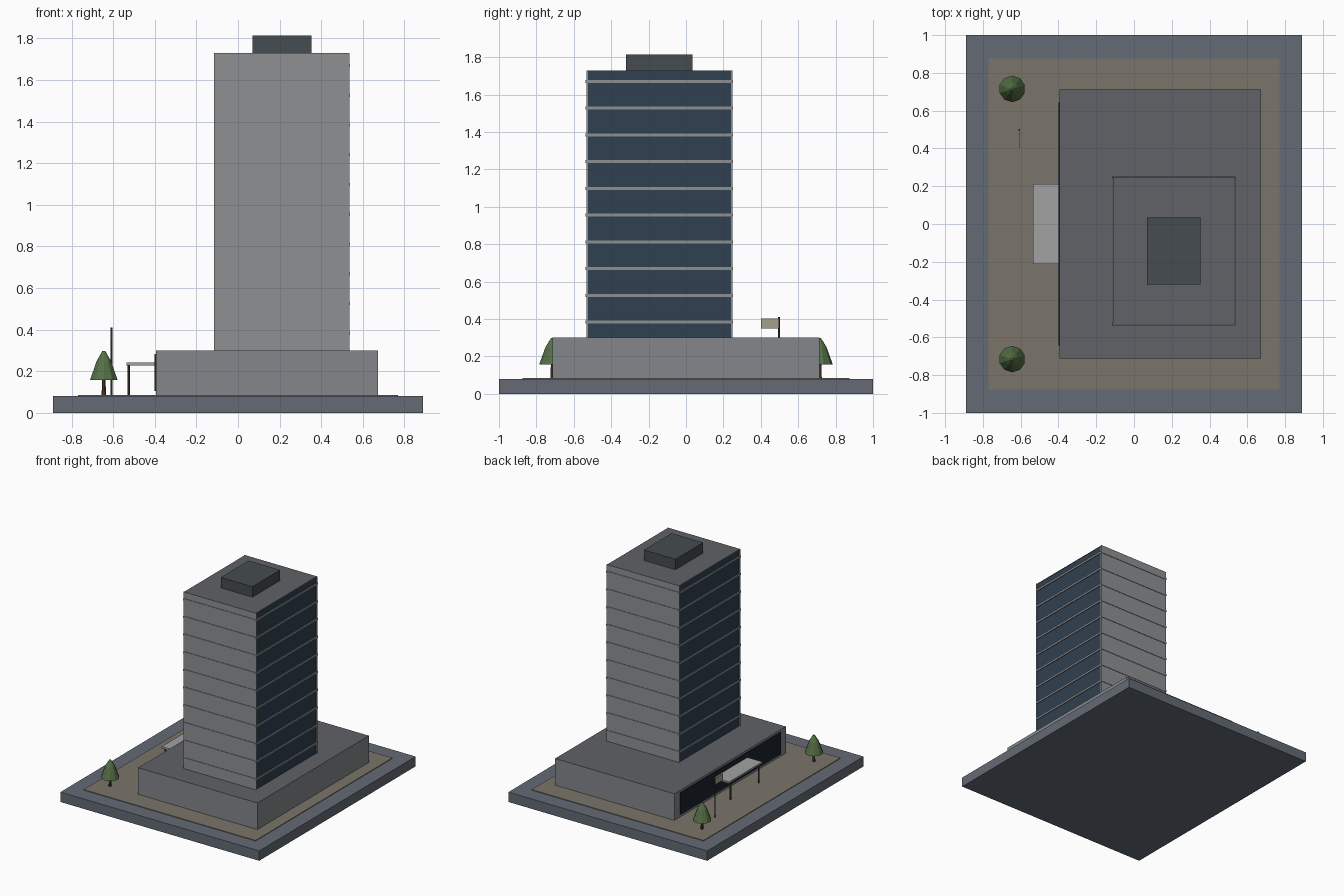
import bpy, bmesh
from mathutils import Matrix

if "Cube" in bpy.data.objects:
    bpy.data.objects.remove(bpy.data.objects["Cube"])


def mat(name, r, g, b):
    m = bpy.data.materials.new(name)
    m.diffuse_color = (r, g, b, 1)
    m.use_nodes = True
    m.node_tree.nodes["Principled BSDF"].inputs["Base Color"].default_value = m.diffuse_color
    return m


STONE = mat("base_stone", 0.127, 0.144, 0.178)
PAVING = mat("paving", 0.195, 0.178, 0.147)
WALL = mat("wall", 0.27, 0.28, 0.29)
PODIUM = mat("podium_wall", 0.23, 0.24, 0.255)
ROOF = mat("roof", 0.115, 0.122, 0.135)
PLANT = mat("plant_room", 0.06, 0.072, 0.08)
GLASS = mat("glass", 0.03, 0.051, 0.08)
DARK_GLASS = mat("dark_glass", 0.01, 0.015, 0.025)
CANOPY = mat("canopy", 0.36, 0.36, 0.37)
METAL = mat("metal", 0.06, 0.06, 0.065)
FLAG = mat("flag", 0.37, 0.35, 0.26)
LEAF = mat("foliage", 0.09, 0.16, 0.06)
BARK = mat("bark", 0.1, 0.045, 0.03)


def finish(name, bm, material):
    me = bpy.data.meshes.new(name)
    bm.to_mesh(me)
    bm.free()
    me.materials.append(material)
    ob = bpy.data.objects.new(name, me)
    bpy.context.collection.objects.link(ob)
    return ob


def box(name, x, y, z, material, top=None):
    """Box from (min, max) ranges; optional second material on its top face."""
    bm = bmesh.new()
    bmesh.ops.create_cube(bm, size=1)
    for v in bm.verts:
        v.co = [r[0] if c < 0 else r[1] for c, r in zip(v.co, (x, y, z))]
    ob = finish(name, bm, material)
    if top:
        ob.data.materials.append(top)
        for p in ob.data.polygons:
            if p.normal.z > 0.5:
                p.material_index = 1
    return ob


def stack(name, x, y, rings, sides, material):
    """Closed round form through (radius, z) rings."""
    bm = bmesh.new()
    for i, ((r0, z0), (r1, z1)) in enumerate(zip(rings, rings[1:])):
        bmesh.ops.create_cone(
            bm, segments=sides, radius1=r0, radius2=r1, depth=z1 - z0,
            cap_ends=len(rings) == 2,
            matrix=Matrix.Translation((x, y, (z0 + z1) / 2)))
    bmesh.ops.remove_doubles(bm, verts=bm.verts, dist=1e-5)
    bmesh.ops.holes_fill(bm, edges=bm.edges, sides=0)
    bmesh.ops.recalc_face_normals(bm, faces=bm.faces)
    return finish(name, bm, material)


# Ground and podium
box("base", (-0.89, 0.89), (-1, 1), (0, 0.08), STONE)
box("plaza", (-0.77, 0.77), (-0.875, 0.875), (0.08, 0.085), PAVING)
box("podium", (-0.395, 0.673), (-0.713, 0.713), (0.08, 0.30), PODIUM, ROOF)
box("lobby_glazing", (-0.401, -0.39), (-0.642, 0.642), (0.105, 0.283), DARK_GLASS)

# Tower: glazed core, solid end walls and a thin floor band per storey
X, Y, Z0, Z1 = (-0.115, 0.537), (-0.533, 0.248), 0.30, 1.73
box("tower_glazing", (X[0] + 0.006, X[1] - 0.006), (Y[0] + 0.005, Y[1] - 0.005),
    (Z0, Z1 - 0.003), GLASS)
box("tower_wall_front", X, (Y[0], Y[0] + 0.008), (Z0, Z1), WALL, ROOF)
box("tower_wall_back", X, (Y[1] - 0.008, Y[1]), (Z0, Z1), WALL, ROOF)
box("tower_roof", (X[0] + 0.004, X[1] - 0.004), (Y[0] + 0.008, Y[1] - 0.008),
    (Z1 - 0.005, Z1), ROOF)
storey = (Z1 - Z0) / 10
for i in range(10):
    z = Z0 + 0.083 + i * storey
    box(f"floor_band_{i + 1}", (X[0] - 0.001, X[1] + 0.001),
        (Y[0] - 0.004, Y[1] + 0.004), (z - 0.008, z + 0.008), WALL)
box("roof_plant_room", (0.07, 0.353), (-0.32, 0.035), (Z1, 1.815), PLANT)

# Entrance canopy on two posts
box("entrance_canopy", (-0.535, -0.395), (-0.213, 0.213), (0.229, 0.243), CANOPY)
for side, y in (("left", 0.18), ("right", -0.18)):
    stack(f"canopy_post_{side}", -0.525, y, [(0.006, 0.085), (0.006, 0.23)], 8, METAL)

# Flagpole and flag
stack("flagpole", -0.608, 0.498, [(0.005, 0.085), (0.005, 0.41)], 8, METAL)
box("flag", (-0.610, -0.606), (0.40, 0.496), (0.348, 0.402), FLAG)

# Two low-poly trees
for side, y in (("back", 0.715), ("front", -0.715)):
    stack(f"tree_trunk_{side}", -0.645, y, [(0.011, 0.085), (0.008, 0.17)], 7, BARK)
    stack(f"tree_crown_{side}", -0.645, y,
          [(0.07, 0.157), (0.036, 0.25), (0.007, 0.298)], 10, LEAF)
